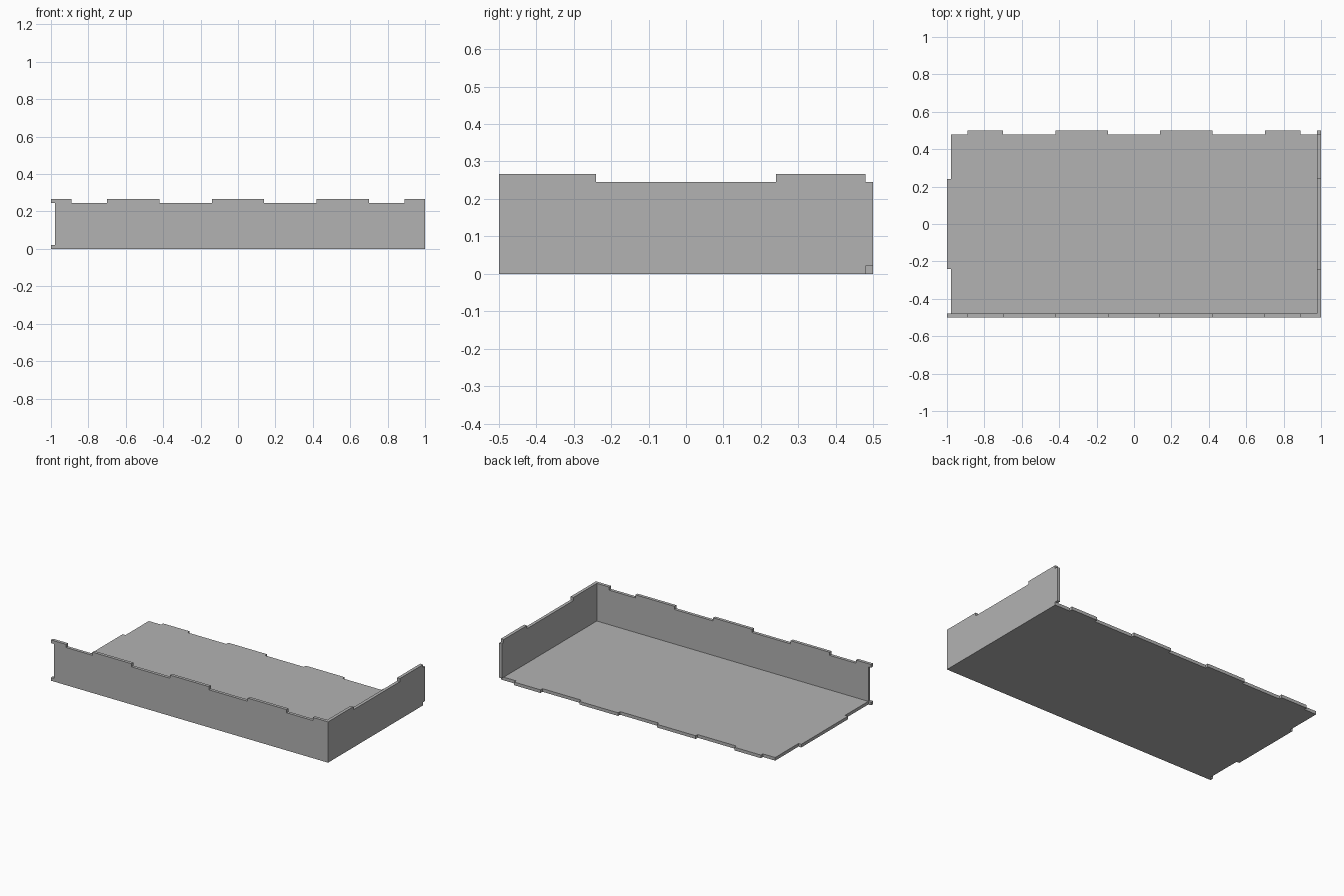
import bpy
import bmesh
from mathutils import Vector

if "Cube" in bpy.data.objects:
    bpy.data.objects.remove(bpy.data.objects["Cube"], do_unlink=True)

T = 0.0205           # sheet thickness
H = 0.266            # wall height
X, Y = 1.0, 0.5      # half length and half depth

grey = bpy.data.materials.new("sheet_grey")
grey.use_nodes = True
colour = (0.448, 0.448, 0.448, 1)
grey.diffuse_color = colour
grey.node_tree.nodes["Principled BSDF"].inputs["Base Color"].default_value = colour

# Finger joint positions along the long and short edges
LONG = [-0.89, -0.70, -0.42, -0.14, 0.14, 0.42, 0.70, 0.89]
SHORT = [-0.24, 0.24]


def toothed(start, end, cuts, first, second):
    """Edge running from start to end, its offset switching at each cut."""
    points, level, other = [(start, first)], first, second
    for c in cuts:
        points += [(c, level), (c, other)]
        level, other = other, level
    return points + [(end, level)]


def panel(name, outline, place, normal):
    """Extrude a toothed outline into a flat sheet."""
    bm = bmesh.new()
    face = bm.faces.new([bm.verts.new(place(u, v)) for u, v in outline])
    ext = bmesh.ops.extrude_face_region(bm, geom=[face])
    moved = [g for g in ext["geom"] if isinstance(g, bmesh.types.BMVert)]
    bmesh.ops.translate(bm, verts=moved, vec=Vector(normal) * T)
    bmesh.ops.recalc_face_normals(bm, faces=bm.faces)
    mesh = bpy.data.meshes.new(name)
    bm.to_mesh(mesh)
    bm.free()
    mesh.materials.append(grey)
    obj = bpy.data.objects.new(name, mesh)
    bpy.context.collection.objects.link(obj)


def flip(points):
    return [(v, u) for u, v in points]


# Floor with tabs on all four edges
ix, iy = X - T, Y - T
floor = toothed(-ix, ix, LONG, -iy, -Y)
floor += flip(toothed(-iy, iy, SHORT, ix, X))
floor += toothed(-ix, ix, LONG, iy, Y)[::-1]
floor += flip(toothed(-iy, iy, SHORT, -ix, -X))[::-1]
panel("floor", floor, lambda u, v: (u, v, 0), (0, 0, 1))

# Front wall, with corner tabs at top and bottom of each end
front = toothed(-X, X, LONG, 0, T)
front += [(X, T), (ix, T), (ix, H - T), (X, H - T)]
front += toothed(-X, X, LONG, H, H - T)[::-1]
front += [(-X, H - T), (-ix, H - T), (-ix, T), (-X, T)]
panel("front_wall", front, lambda u, v: (u, -Y, v), (0, 1, 0))

# End wall, its ends reaching into the corner notches
end = toothed(-iy, iy, SHORT, 0, T)
end += [(iy, T), (Y, T), (Y, H - T), (iy, H - T)]
end += toothed(-iy, iy, SHORT, H, H - T)[::-1]
end += [(-iy, H - T), (-Y, H - T), (-Y, T), (-iy, T)]
panel("left_end_wall", end, lambda u, v: (X, u, v), (-1, 0, 0))
